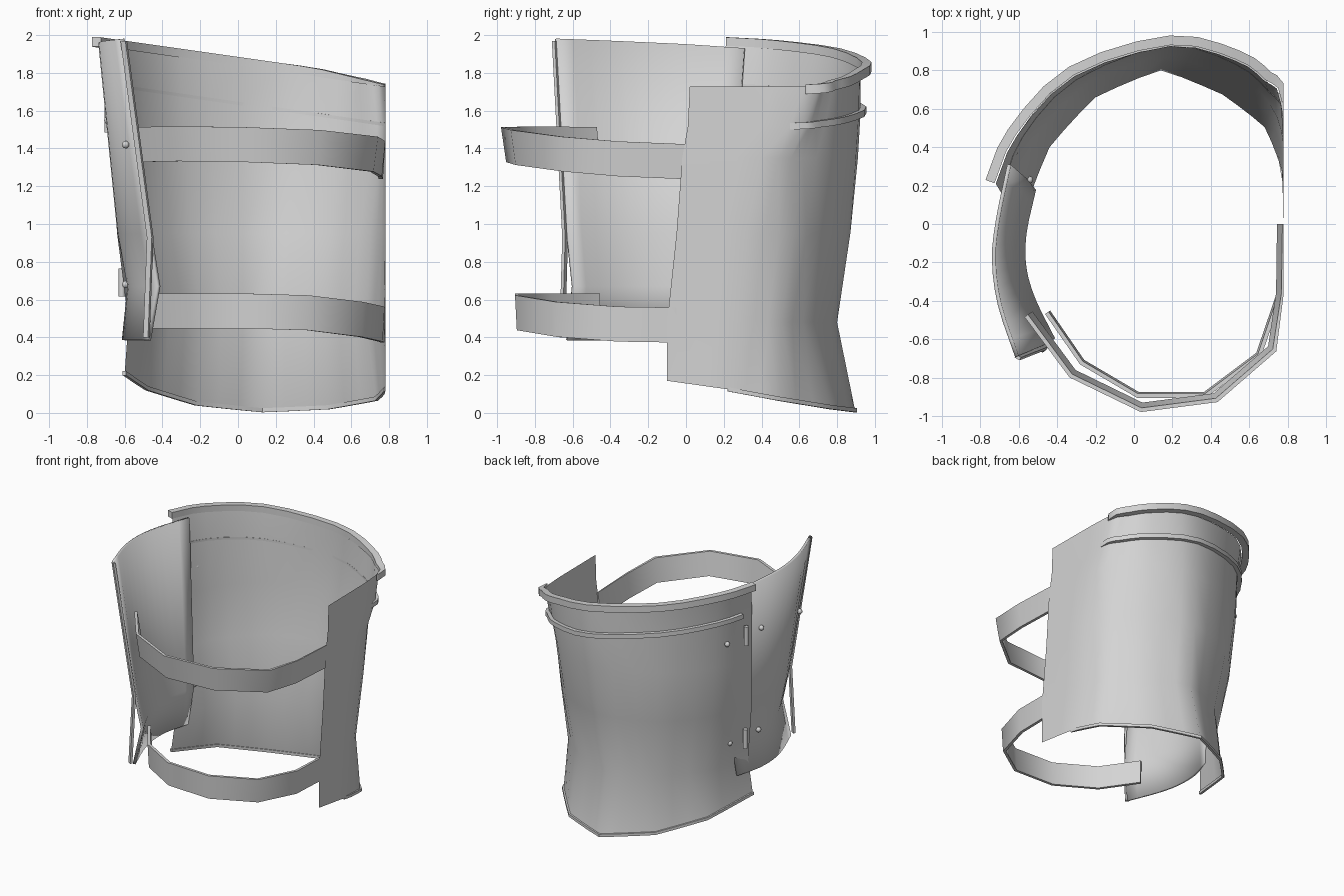
import bpy
from mathutils import Vector

cube = bpy.data.objects.get("Cube")
if cube:
    bpy.data.objects.remove(cube, do_unlink=True)

steel = bpy.data.materials.new("light_grey_steel")
GREY = (0.66, 0.66, 0.66, 1.0)
steel.use_nodes = True
steel.diffuse_color = GREY
steel.node_tree.nodes["Principled BSDF"].inputs["Base Color"].default_value = GREY

STEPS = 3           # subdivisions between two profile points
SIDE = 0.78         # flat side plane


def finish(obj, angle):
    """Give an object the steel material and angle-limited smooth shading."""
    obj.data.materials.append(steel)
    bpy.ops.object.select_all(action="DESELECT")
    obj.select_set(True)
    bpy.context.view_layer.objects.active = obj
    bpy.ops.object.shade_smooth_by_angle(angle=angle)
    return obj


def make_object(name, verts, faces, angle=0.8):
    mesh = bpy.data.meshes.new(name)
    mesh.from_pydata([(min(v[0], SIDE), v[1], v[2]) for v in verts], [], faces)
    mesh.update()
    obj = bpy.data.objects.new(name, mesh)
    bpy.context.collection.objects.link(obj)
    return finish(obj, angle)


def smooth_path(points, roundness=1.0):
    """Path through the points: straight at roundness 0, Catmull-Rom at 1."""
    p = [Vector(q) for q in points]
    p = [2 * p[0] - p[1]] + p + [2 * p[-1] - p[-2]]
    path = []
    for a, b, c, d in zip(p, p[1:], p[2:], p[3:]):
        for k in range(STEPS):
            t = k / STEPS
            curve = 0.5 * (2 * b + (c - a) * t + (2 * a - 5 * b + 4 * c - d) * t**2
                           + (3 * b - a - 3 * c + d) * t**3)
            path.append(b.lerp(c, t).lerp(curve, roundness))
    path.append(p[-2])
    for v in path:
        v.x = min(v.x, SIDE)
    return path


def loft(name, rows):
    """Skin a sheet over rows of equal length."""
    n = len(rows[0])
    faces = [(r * n + c, r * n + c + 1, (r + 1) * n + c + 1, (r + 1) * n + c)
             for r in range(len(rows) - 1) for c in range(n - 1)]
    return make_object(name, [v for row in rows for v in row], faces)


def bar(name, path, width, height, outset=0.0, lean=0.0, up=Vector((0, 0, 1)), normal=None):
    """Sweep a rectangle along a path; outset moves it outward, lean tips its top outward."""
    path = [Vector(p) for p in path]
    verts = []
    for i, p in enumerate(path):
        tangent = path[min(i + 1, len(path) - 1)] - path[max(i - 1, 0)]
        out = normal or tangent.cross(up).normalized()
        if not normal and out.dot(Vector((p.x, p.y, 0))) < 0:
            out = -out
        for w, h in ((-1, -1), (1, -1), (1, 1), (-1, 1)):
            verts.append(p + out * (outset + w * width / 2 + h * lean) + up * (h * height / 2))
    faces = [(4 * i + k, 4 * i + (k + 1) % 4, 4 * i + 4 + (k + 1) % 4, 4 * i + 4 + k)
             for i in range(len(path) - 1) for k in range(4)]
    last = len(verts)
    faces += [(3, 2, 1, 0), tuple(range(last - 4, last))]
    return make_object(name, verts, faces)


def level(points, z, slope=0.0, roundness=1.0):
    """Lift plan points to a height that may fall towards +x."""
    return smooth_path([(x, y, z - slope * x) for x, y in points], roundness)


# Main shell: cross-sections from the flared bottom to the slanted top
bottom = smooth_path([(-.6, .02, .21), (-.48, .42, .13), (-.22, .7, .05), (.13, .895, .014),
                      (.48, .765, .03), (.73, .49, .075), (.78, .22, .125), (.78, -.1, .17)], .1)
waist = level([(-.58, .05), (-.44, .4), (-.2, .66), (.14, .8),
               (.46, .675), (.68, .505), (.77, .28), (.78, -.1)], .48, 0, .3)
middle = level([(-.64, .09), (-.53, .43), (-.25, .73), (.16, .87),
                (.49, .76), (.7, .57), (.78, .32), (.78, -.05)], .95, 0, .7)
chest = level([(-.67, .13), (-.56, .45), (-.28, .75), (.17, .91),
               (.52, .81), (.71, .62), (.78, .4), (.78, -.02)], 1.35)
ridge = level([(-.69, .16), (-.58, .45), (-.3, .75), (.18, .925),
               (.53, .83), (.7, .69), (.78, .55), (.78, .01)], 1.63, .144)
top = level([(-.72, .21), (-.61, .46), (-.31, .77), (.19, .925),
             (.53, .85), (.68, .745), (.765, .63), (.78, .02)], 1.84, .144)
loft("main_shell", [bottom, waist, middle, chest, ridge, top])

# Raised edges that follow the shell
curved = 6 * STEPS + 1
rim = [p + Vector((0, 0, .02 - .1 * max(0, p.x - .4))) for p in top[:curved]]
bar("top_rim", rim, .05, .05, .032)
bar("back_ridge", ridge[1:curved], .03, .035, .015)
bar("bottom_rim", bottom[:curved], .018, .022, .002)

# Hinged side plate with a narrower waist and a turned-out foot
plate_rows = [
    level([(-.55, .15), (-.6, -.05), (-.6, -.23), (-.56, -.4), (-.47, -.63)], .385),
    level([(-.52, .18), (-.57, -.05), (-.57, -.23), (-.52, -.4), (-.42, -.6)], .67),
    level([(-.57, .24), (-.62, 0), (-.625, -.21), (-.58, -.41), (-.465, -.63)], .95),
    smooth_path([(-.65, .31, 1.93), (-.71, .02, 1.95), (-.73, -.19, 1.96),
                 (-.7, -.42, 1.97), (-.61, -.69, 1.98)]),
]
plate = loft("side_plate", plate_rows)
thick = plate.modifiers.new("thickness", "SOLIDIFY")
thick.thickness = 0.02
thick.offset = 0.0

# Straight trim along the free edge of the side plate
bar("side_plate_trim", [(-.605, -.695, 1.97), (-.465, -.64, .93), (-.485, -.655, .4)],
    .03, .018, up=Vector((.5, .866, 0)), normal=Vector((.866, -.5, 0)))

# Two straps across the front
strap_plans = {
    "upper_strap": ([(.77, .0), (.765, -.36), (.72, -.65), (.425, -.905),
                     (.04, -.955), (-.32, -.78), (-.55, -.47)],
                    [1.33, 1.345, 1.37, 1.405, 1.42, 1.425, 1.42], .014),
    "lower_strap": ([(.77, -.05), (.76, -.36), (.65, -.68), (.37, -.89),
                     (.02, -.89), (-.27, -.72), (-.45, -.46)],
                    [.465, .47, .495, .53, .54, .54, .54], .005),
}
for name, (plan, heights, lean) in strap_plans.items():
    bar(name, [(x, y, z) for (x, y), z in zip(plan, heights)], .022, .185, lean=lean)

# Hinge barrels
for name, place in (("upper_hinge", (-.69, .23, 1.56)), ("lower_hinge", (-.615, .135, .69))):
    bpy.ops.mesh.primitive_cylinder_add(vertices=10, radius=.018, depth=.15, location=place)
    bpy.context.object.name = name
    finish(bpy.context.object, 0.7)

# Rivets beside the hinges and on the strap fixing
rivets = {
    "shell_rivet_upper": (-.625, .375, 1.53), "shell_rivet_lower": (-.545, .23, .67),
    "plate_rivet_upper": (-.69, .04, 1.55), "plate_rivet_lower": (-.595, -.06, .68),
    "plate_rivet_front": (-.595, -.575, 1.42),
}
for name, place in rivets.items():
    bpy.ops.mesh.primitive_uv_sphere_add(segments=10, ring_count=6, radius=.02, location=place)
    bpy.context.object.name = name
    finish(bpy.context.object, 0.7)
